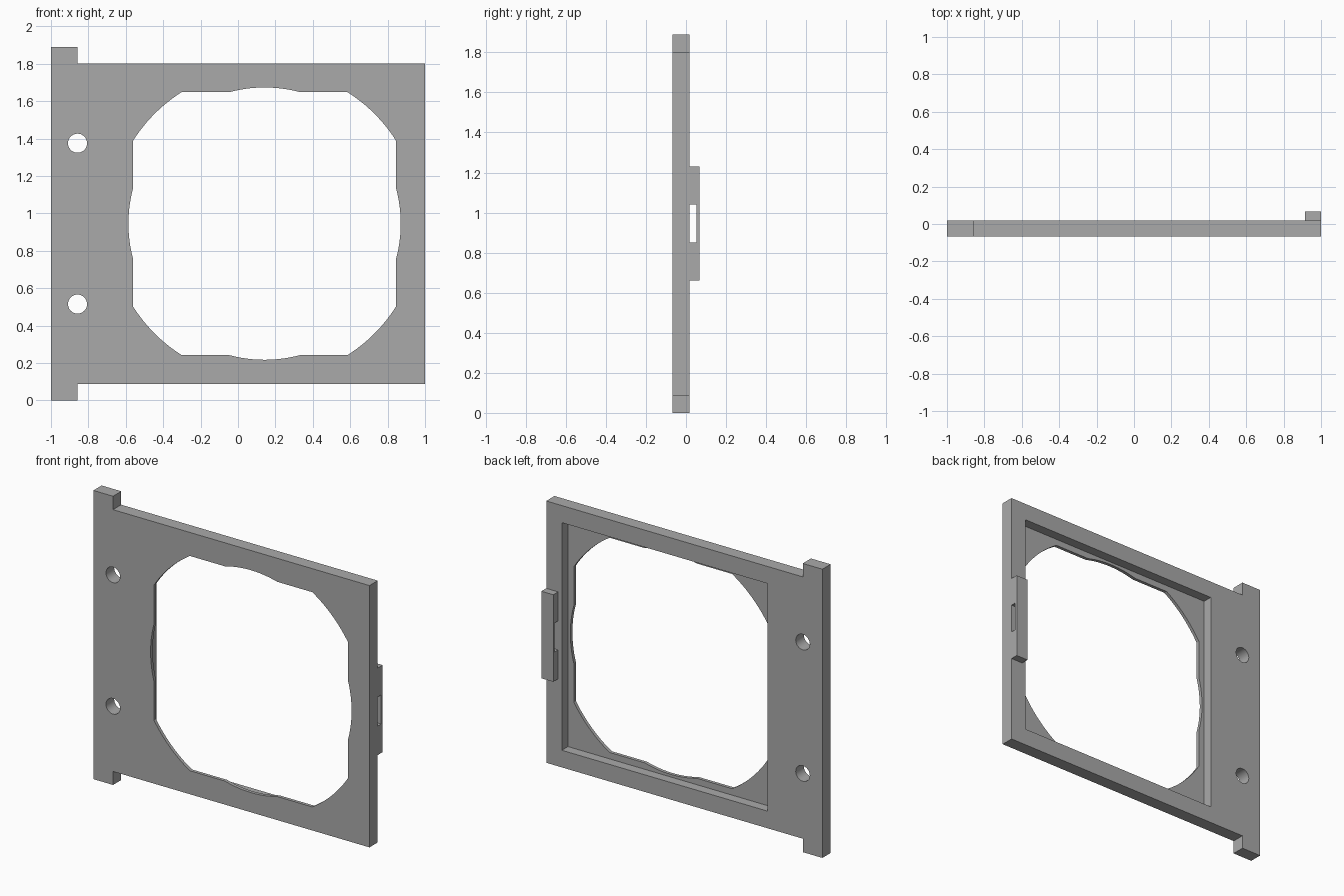
import bpy, bmesh
from math import cos, sin, acos, pi
from mathutils import Vector

cube = bpy.data.objects.get("Cube")
if cube:
    bpy.data.objects.remove(cube, do_unlink=True)

FRONT, BACK = -0.0675, 0.0175      # plate faces along y
POCKET_FLOOR = -0.046
CX, CZ = 0.142, 0.945              # centre of the opening

grey = bpy.data.materials.new("grey plastic")
grey.use_nodes = True
colour = (0.4, 0.4, 0.4, 1)
grey.diffuse_color = colour
grey.node_tree.nodes["Principled BSDF"].inputs["Base Color"].default_value = colour


def prism(name, profile, start, end, axis="y"):
    """Extrude a profile: (x, z) points along y, or (y, z) points along x."""
    place = (lambda a, b: (a, start, b)) if axis == "y" else (lambda a, b: (start, a, b))
    offset = Vector((0, end - start, 0) if axis == "y" else (end - start, 0, 0))
    bm = bmesh.new()
    face = bm.faces.new([bm.verts.new(place(a, b)) for a, b in profile])
    top = bmesh.ops.extrude_face_region(bm, geom=[face])["geom"]
    bmesh.ops.translate(bm, vec=offset,
                        verts=[v for v in top if isinstance(v, bmesh.types.BMVert)])
    bmesh.ops.recalc_face_normals(bm, faces=bm.faces)
    mesh = bpy.data.meshes.new(name)
    bm.to_mesh(mesh)
    bm.free()
    mesh.materials.append(grey)
    obj = bpy.data.objects.new(name, mesh)
    bpy.context.collection.objects.link(obj)
    return obj


def cut(target, cutter):
    mod = target.modifiers.new("cut", "BOOLEAN")
    mod.operation, mod.solver, mod.object = "DIFFERENCE", "EXACT", cutter
    bpy.context.view_layer.objects.active = target
    bpy.ops.object.modifier_apply(modifier=mod.name)
    bpy.data.objects.remove(cutter, do_unlink=True)


def arc(cx, cz, r, a, b, n):
    return [(cx + r * cos(a + (b - a) * i / n), cz + r * sin(a + (b - a) * i / n))
            for i in range(n + 1)]


# Plate with a taller strip along one edge
plate = prism("mounting_plate",
              [(-1, 0), (-0.858, 0), (-0.858, 0.088), (1, 0.088),
               (1, 1.802), (-0.858, 1.802), (-0.858, 1.89), (-1, 1.89)], FRONT, BACK)

# Square pocket sunk into the back
h = 0.745
cut(plate, prism("pocket_cutter", [(CX - h, CZ - h), (CX + h, CZ - h),
                                   (CX + h, CZ + h), (CX - h, CZ + h)], POCKET_FLOOR, 0.2))

# Opening: square with rounded-off corners and a shallow bulge on each side
HALF, BULGE, CORNER = 0.703, 0.728, 0.831
a, b = acos(HALF / BULGE), acos(HALF / CORNER)
outline = []
for k in range(4):
    t = k * pi / 2
    outline += arc(CX, CZ, BULGE, t - a, t + a, 12)
    outline += arc(CX, CZ, CORNER, t + b, t + pi / 2 - b, 12)
cut(plate, prism("opening_cutter", outline, -0.2, 0.2))

# Two screw holes in the strip
for z in (0.515, 1.375):
    cut(plate, prism("hole_cutter", arc(-0.858, z, 0.051, 0, 2 * pi, 40)[:-1], -0.2, 0.2))

# Latch loop standing on the back, with a slot through it
latch = prism("latch_loop",
              [(BACK, 0.66), (0.0675, 0.66), (0.0675, 1.23), (BACK, 1.23),
               (BACK, 1.04), (0.0525, 1.04), (0.0525, 0.85), (BACK, 0.85)],
              0.914, 1, axis="x")

bpy.ops.object.select_all(action="DESELECT")
for obj in (plate, latch):
    obj.select_set(True)
bpy.context.view_layer.objects.active = plate
bpy.ops.object.shade_smooth_by_angle(angle=0.4)
